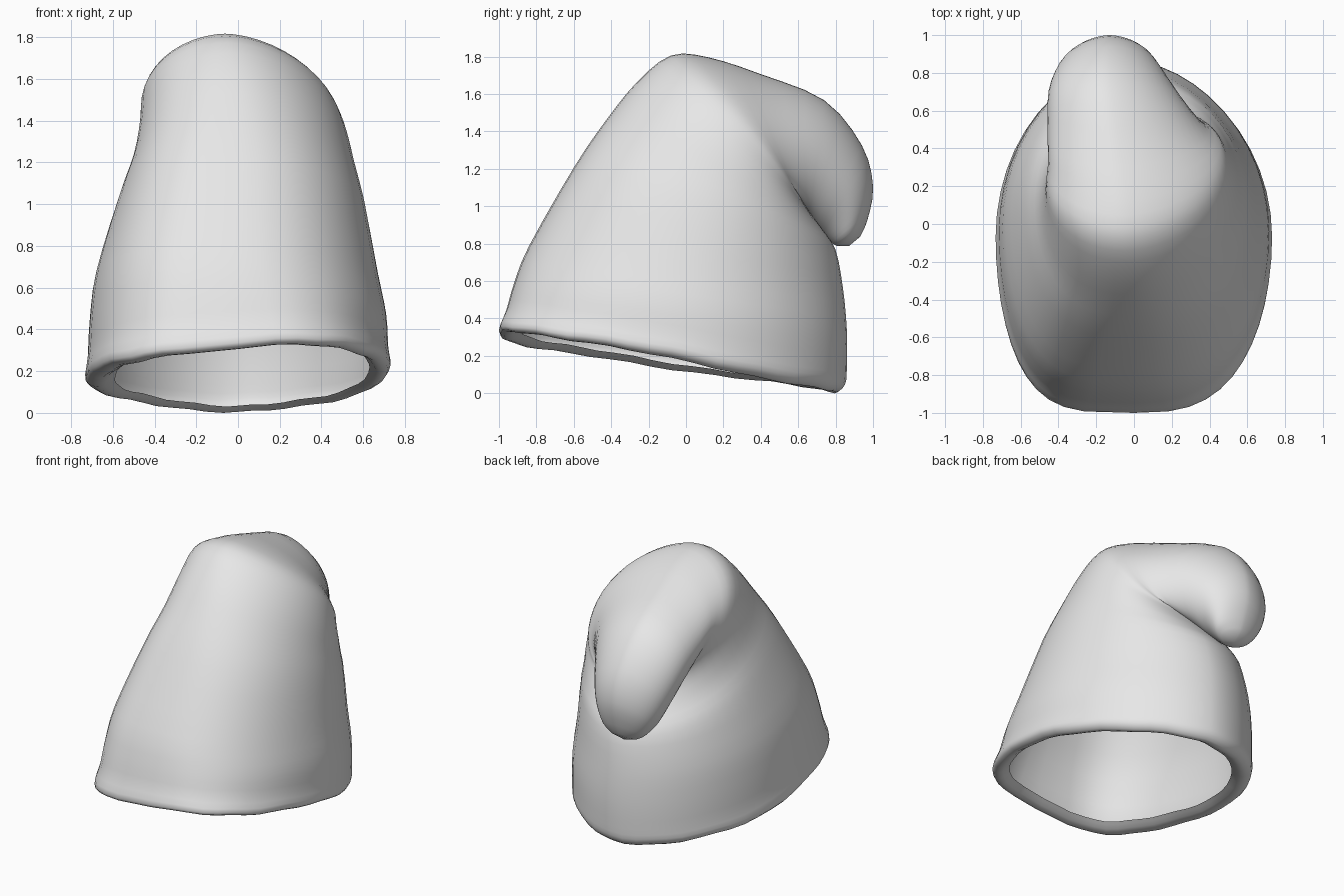
import bpy
import bmesh
import math
from mathutils import Vector

default_cube = bpy.data.objects.get("Cube")
if default_cube:
    bpy.data.objects.remove(default_cube, do_unlink=True)

SEGMENTS = 48   # points around each ring
STEPS = 3       # smooth rings between neighbouring key rings
CROWN = 6       # key ring where the body starts turning into the crown
FOLD = 10       # key ring where the folded tip starts

# Key rings of the cloth: front y, front z, back y, back z, half width, centre x
RINGS = [
    (-.88, .33, .74, .03, .61, .02),   # inner edge of the turned-in lip
    (-.95, .30, .80, .00, .67, .01),
    (-1.0, .33, .85, .04, .73, .00),
    (-.96, .44, .86, .13, .72, .00),
    (-.92, .58, .86, .33, .71, .00),
    (-.84, .78, .84, .55, .675, -.005),
    (-.60, 1.2, .80, .76, .595, .015),
    (-.43, 1.45, .73, .87, .535, .03),
    (-.26, 1.66, .67, .95, .50, .03),  # crown, pivoting about the crease
    (-.08, 1.80, .63, 1.01, .475, .015),
    (.12, 1.79, .62, 1.03, .45, .00),
    (.40, 1.70, .62, 1.00, .405, -.05),
    (.74, 1.56, .66, .93, .34, -.11),  # folded-over tip
    (.94, 1.32, .71, .86, .27, -.13),
    (1.0, 1.10, .75, .82, .21, -.13),
    (.97, .92, .79, .79, .15, -.12),
    (.93, .83, .81, .78, .09, -.12),
]
TIP = (-.12, .87, .78)


def spline(a, b, c, d, t):
    """Catmull-Rom blend between b and c."""
    return .5 * (2 * b + (c - a) * t + (2 * a - 5 * b + 4 * c - d) * t * t
                 + (3 * b - a - 3 * c + d) * t ** 3)


def smooth_rings(keys):
    """Fill in rings between the key rings."""
    last = len(keys) - 1
    rings = []
    for i in range(last):
        around = [keys[max(0, min(last, i + k))] for k in (-1, 0, 1, 2)]
        for step in range(STEPS):
            rings.append([spline(*values, step / STEPS) for values in zip(*around)])
    rings.append(list(keys[last]))
    return rings


def blend(start, end, level, low, high):
    """Ramp from start to end while level goes from low to high."""
    amount = max(0, min(1, (level - low) / (high - low)))
    return start + (end - start) * amount


def ring_point(ring, angle, level):
    """Point of a tilted ring; level counts key rings from the lip."""
    front_y, front_z, back_y, back_z, width, centre = ring
    toward_front = math.cos(angle)
    mix = (1 + toward_front) / 2
    side = math.sin(angle)
    # the body has squarer front corners, the folded tip is pointed
    if toward_front < 0:
        power = blend(1.18 if side > 0 else 1.04, 1, level, CROWN, FOLD)
    elif side < 0:
        power = blend(.5, .62, level, 2, CROWN)
        power = blend(power, 1.22, level, CROWN, FOLD)
    else:
        power = blend(.68, .96, level, 2, CROWN)
        power = blend(power, 1.18, level, CROWN, FOLD)
    x = math.copysign(abs(side) ** power, side) * width
    y = back_y + (front_y - back_y) * mix
    z = back_z + (front_z - back_z) * mix
    # the peak leans to one side
    x += centre - .12 * max(0, front_z - 1.2) * toward_front
    # the hem hangs unevenly and has small wrinkles
    hem = blend(1, 0, level, 2, CROWN - 1)
    crumple = math.sin(angle * 9) * math.sin(angle * 4 + 1)
    z += hem * (.08 * x * mix + .008 * crumple)
    return Vector((x, y, z))


# One flat cloth colour
cloth = bpy.data.materials.new("light_grey_cloth")
cloth.use_nodes = True
colour = (.8, .8, .8, 1)
cloth.diffuse_color = colour
cloth.node_tree.nodes["Principled BSDF"].inputs["Base Color"].default_value = colour

# Loft the floppy hat from lip to tip
bm = bmesh.new()
loops = []
for index, ring in enumerate(smooth_rings(RINGS)):
    loops.append([bm.verts.new(ring_point(ring, math.tau * s / SEGMENTS, index / STEPS))
                  for s in range(SEGMENTS)])
for lower, upper in zip(loops, loops[1:]):
    for s in range(SEGMENTS):
        n = (s + 1) % SEGMENTS
        bm.faces.new((lower[s], lower[n], upper[n], upper[s]))

# Close the end of the tip
tip = bm.verts.new(TIP)
for s in range(SEGMENTS):
    bm.faces.new((loops[-1][s], loops[-1][(s + 1) % SEGMENTS], tip))

# Rest the hat on the ground
lowest = min(v.co.z for v in bm.verts)
bmesh.ops.translate(bm, verts=bm.verts, vec=(0, 0, -lowest))
bmesh.ops.recalc_face_normals(bm, faces=bm.faces)

mesh = bpy.data.meshes.new("floppy_hat")
bm.to_mesh(mesh)
bm.free()
mesh.materials.append(cloth)
hat = bpy.data.objects.new("floppy_hat", mesh)
bpy.context.collection.objects.link(hat)

bpy.context.view_layer.objects.active = hat
hat.select_set(True)
bpy.ops.object.shade_smooth_by_angle(angle=math.radians(60))
